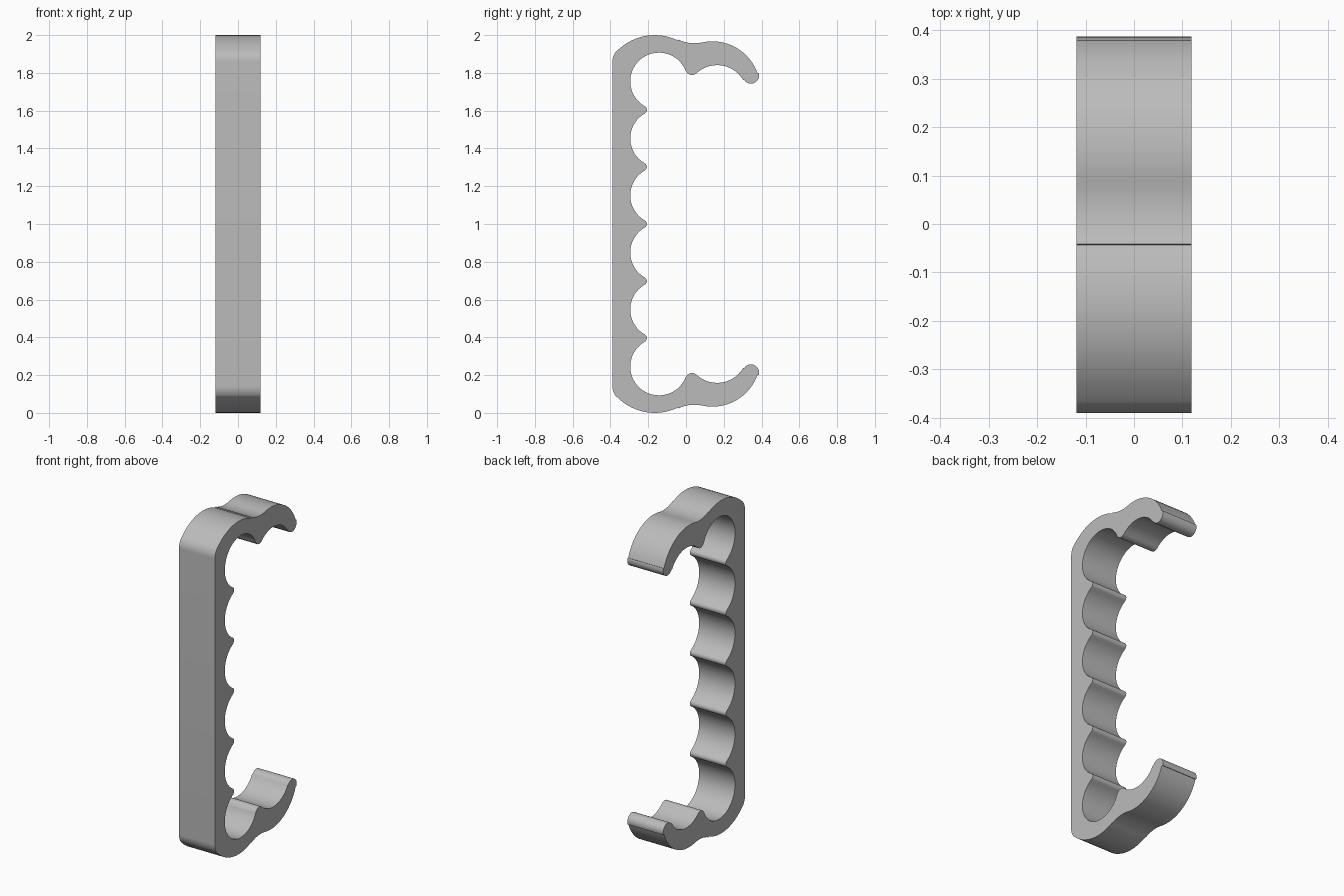
import bpy
import bmesh
import math
from mathutils import Vector

cube = bpy.data.objects.get("Cube")
if cube:
    bpy.data.objects.remove(cube, do_unlink=True)

HALF_WIDTH = 0.119
MID = 1.0        # mirror height
PITCH = 0.302    # spacing of the scallops
STEP = math.radians(5)

# Side profile as a chain of tangent arcs: y, z, radius, sense (-1 bulges out, 1 hollow)
upper = [
    (-0.305, 1.858, 0.085, -1),   # back corner
    (-0.165, 1.72, 0.28, -1),     # crown
    (0.045, 2.157, 0.2, 1),       # dip
    (0.14, 1.714, 0.253, -1),     # outside of hook
    (0.344, 1.786, 0.043, -1),    # hook tip
    (0.165, 1.681, 0.16, 1),      # inside of hook
    (0.032, 1.823, 0.034, -1),    # inner bump
]
for i in range(3):                # scallops with small rounded ridges
    z = MID + PITCH * (2.5 - i)
    upper.append((-0.143, z, 0.152, 1))
    upper.append((-0.228, z - PITCH / 2, 0.021, -1))
lower = [(y, 2 * MID - z, r, s) for y, z, r, s in reversed(upper[:-1])]
chain = upper + lower


def join_angles(a, b):
    """Angles on arcs a and b where they meet."""
    d = Vector((b[0] - a[0], b[1] - a[1]))
    ang = math.atan2(d.y, d.x)
    if a[3] != b[3]:
        return ang, ang + math.pi
    if abs(a[2] - b[2]) < 1e-6:   # straight run between equal arcs
        return ang + math.pi / 2, ang + math.pi / 2
    if a[2] < b[2]:
        ang += math.pi
    return ang, ang


def profile_points():
    pts = []
    n = len(chain)
    for i, arc in enumerate(chain):
        y, z, r, sense = arc
        start = join_angles(chain[i - 1], arc)[1]
        end = join_angles(arc, chain[(i + 1) % n])[0]
        sweep = (sense * (end - start)) % (2 * math.pi)
        steps = max(4, math.ceil(sweep / STEP))
        for k in range(steps + 1):
            a = start + sense * sweep * k / steps
            p = Vector((y + r * math.cos(a), z + r * math.sin(a)))
            if not pts or (p - pts[-1]).length > 0.003:
                pts.append(p)
    return pts


# Extrude the profile across the width
bm = bmesh.new()
face = bm.faces.new([bm.verts.new((-HALF_WIDTH, p.x, p.y)) for p in profile_points()])
extruded = bmesh.ops.extrude_face_region(bm, geom=[face])["geom"]
moved = [g for g in extruded if isinstance(g, bmesh.types.BMVert)]
bmesh.ops.translate(bm, verts=moved, vec=(2 * HALF_WIDTH, 0, 0))
bmesh.ops.recalc_face_normals(bm, faces=bm.faces)
mesh = bpy.data.meshes.new("scalloped_bracket")
bm.to_mesh(mesh)
bm.free()
bracket = bpy.data.objects.new("scalloped_bracket", mesh)
bpy.context.collection.objects.link(bracket)

# Plain grey finish
grey = bpy.data.materials.new("light_grey")
grey.use_nodes = True
colour = (0.5, 0.5, 0.5, 1)
grey.diffuse_color = colour
grey.node_tree.nodes["Principled BSDF"].inputs["Base Color"].default_value = colour
mesh.materials.append(grey)

bpy.ops.object.select_all(action="DESELECT")
bracket.select_set(True)
bpy.context.view_layer.objects.active = bracket
bpy.ops.object.shade_smooth_by_angle(angle=math.radians(30))
